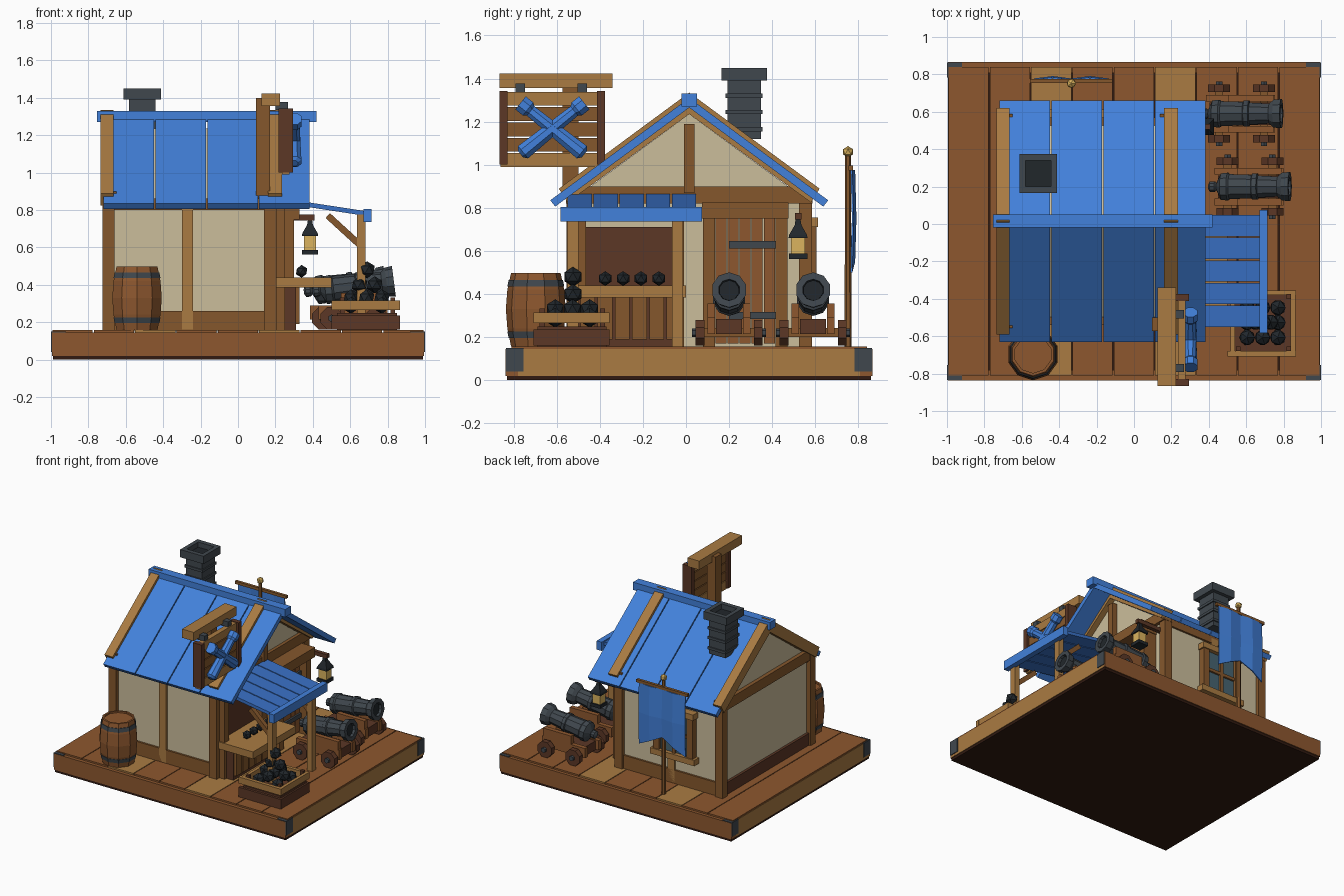
import bpy, bmesh, math
from mathutils import Matrix, Vector

if "Cube" in bpy.data.objects:
    bpy.data.objects.remove(bpy.data.objects["Cube"])

C = 0.015  # y centre of house and deck


def mat(name, r, g, b):
    m = bpy.data.materials.new(name)
    m.diffuse_color = [(v / 255) ** 2.2 for v in (r, g, b)] + [1]
    m.use_nodes = True
    m.node_tree.nodes["Principled BSDF"].inputs["Base Color"].default_value = m.diffuse_color
    return m


LIGHT, MID, WARM = mat("light_wood", 168, 122, 68), mat("mid_wood", 132, 88, 48), mat("warm_wood", 140, 88, 50)
DARK, SOIL = mat("dark_wood", 92, 58, 42), mat("underside", 52, 32, 24)
BLUE, DEEP = mat("blue", 68, 128, 218), mat("deep_blue", 60, 112, 196)
PLASTER, IRON = mat("plaster", 202, 188, 154), mat("iron", 66, 73, 79)
BLACK, BRASS, GLASS = mat("black_iron", 38, 43, 47), mat("brass", 218, 178, 95), mat("glass", 72, 100, 112)


def finish(name, bm, m, M=None):
    bmesh.ops.recalc_face_normals(bm, faces=bm.faces[:])
    me = bpy.data.meshes.new(name)
    bm.to_mesh(me)
    bm.free()
    me.materials.append(m)
    ob = bpy.data.objects.new(name, me)
    bpy.context.collection.objects.link(ob)
    if M:
        ob.matrix_world = M
    return ob


def box(name, x0, x1, y0, y1, z0, z1, m):
    bm = bmesh.new()
    bmesh.ops.create_cube(bm, size=1)
    for v in bm.verts:
        v.co = ((x0 + x1) / 2 + v.co.x * (x1 - x0), (y0 + y1) / 2 + v.co.y * (y1 - y0), (z0 + z1) / 2 + v.co.z * (z1 - z0))
    return finish(name, bm, m)


def prism(name, pts, x0, x1, m):
    """Extrude a (y, z) profile along x."""
    bm = bmesh.new()
    f = bm.faces.new([bm.verts.new((x0, y, z)) for y, z in pts])
    r = bmesh.ops.extrude_face_region(bm, geom=[f])
    bmesh.ops.translate(bm, vec=(x1 - x0, 0, 0), verts=[g for g in r["geom"] if isinstance(g, bmesh.types.BMVert)])
    return finish(name, bm, m)


def beam(name, p, q, w, h, m):
    p, q = Vector(p), Vector(q)
    d = q - p
    x = d.normalized()
    y = Vector((0, 0, 1)).cross(x).normalized()
    R = Matrix((x, y, x.cross(y))).transposed().to_4x4()
    bm = bmesh.new()
    bmesh.ops.create_cube(bm, size=1, matrix=Matrix.Translation((p + q) / 2) @ R @ Matrix.Diagonal((d.length, w, h, 1)))
    return finish(name, bm, m)


def lathe(name, prof, n, m, pos, axis=(0, 0, 1)):
    """Spin an (r, height) profile round an axis."""
    bm = bmesh.new()
    rings = [[bm.verts.new((r * math.cos(a), r * math.sin(a), h)) for a in (math.tau * (i + .5) / n for i in range(n))] for r, h in prof]
    for a, b in zip(rings, rings[1:]):
        for i in range(n):
            bm.faces.new((a[i], a[i - 1], b[i - 1], b[i]))
    bm.faces.new(rings[0])
    bm.faces.new(rings[-1])
    return finish(name, bm, m, Matrix.Translation(pos) @ Vector(axis).to_track_quat('Z', 'Y').to_matrix().to_4x4())


def ball(name, pos, r, m):
    bm = bmesh.new()
    bmesh.ops.create_icosphere(bm, subdivisions=1, radius=r, matrix=Matrix.Translation(pos))
    return finish(name, bm, m)


# Deck: underside, edge beams, planks, corner irons
box("deck_underside", -.99, .99, -.83, .858, 0, .025, SOIL)
for y0, y1 in ((-.837, -.78), (.808, .865)):
    box("deck_beam_long", -.995, .995, y0, y1, .02, .145, WARM)
for s in (-1, 1):
    box("deck_beam_short", *sorted((s * .995, s * .93)), -.83, .858, .02, .145, LIGHT)
    for y0, y1 in ((-.835, -.755), (.783, .863)):
        box("corner_iron", *sorted((s, s * .92)), y0, y1, .04, .15, IRON)
for i in range(9):
    x = -.995 + i * .2211
    box("deck_plank", x + .003, x + .218, -.81, .84, .12, .157, LIGHT if i in (2, 5) else WARM)

# House walls with gables, posts and beams
prism("plaster_walls", [(C - .54, .15), (C + .54, .15), (C + .54, .84), (C, 1.235), (C - .54, .84)], -.69, .19, PLASTER)
for s in (-1, 1):
    ya, yb = sorted((C + s * .51, C + s * .57))
    for x0, x1 in ((-.725, -.66), (.14, .205)):
        box("corner_post", x0, x1, ya, yb, .155, .86, MID)
    ya, yb = sorted((C + s * .5, C + s * .555))
    box("wall_stud", -.3, -.24, ya, yb, .16, .84, LIGHT)
    box("wall_sill", -.67, .15, ya, yb, .155, .26, MID)
    box("wall_plate", -.7, .18, ya, yb, .8, .86, MID)
for x0, x1 in ((-.72, -.65), (.14, .215)):
    box("gable_tie_beam", x0, x1, C - .572, C + .572, .82, .9, MID)
box("back_sill", -.71, -.65, C - .52, C + .52, .155, .25, DARK)
box("king_post", .17, .23, C - .025, C + .025, .87, 1.19, MID)

# Roof panels, bargeboards, ridge
for s in (-1, 1):
    for i in range(4):
        x = -.718 + i * .277
        prism("roof_panel", [(C, 1.31), (C + s * .645, .835), (C + s * .622, .806), (C, 1.265)], x, x + .27, BLUE)
    for x0, x1 in ((-.735, -.665), (.16, .235)):
        prism("bargeboard", [(C, 1.335), (C + s * .605, .889), (C + s * .565, .825), (C, 1.235)], x0, x1, LIGHT)
box("ridge_cap", -.755, .42, C - .035, C + .035, 1.27, 1.33, BLUE)

# Chimney
cx, cy = -.512, .27
box("chimney_shaft", cx - .07, cx + .07, cy - .078, cy + .078, 1.12, 1.4, IRON)
for z in (1.165, 1.245, 1.32):
    box("chimney_band", cx - .078, cx + .078, cy - .086, cy + .086, z - .01, z + .01, IRON)
for s in (-1, 1):
    box("chimney_cap_side", *sorted((cx + s * .1, cx + s * .068)), cy - .105, cy + .105, 1.39, 1.45, IRON)
    box("chimney_cap_end", cx - .07, cx + .07, *sorted((cy + s * .105, cy + s * .07)), 1.39, 1.45, IRON)
box("chimney_flue", cx - .07, cx + .07, cy - .072, cy + .072, 1.39, 1.41, BLACK)

# Door with frame, planks and straps
for y in (.08, .415):
    box("door_jamb", .19, .3, y, y + .055, .155, .76, MID)
box("door_lintel", .19, .33, .075, .475, .75, .825, MID)
for i in range(5):
    box("door_plank", .19, .24, .137 + i * .056, .188 + i * .056, .17, .75, WARM)
for z in (.3, .628):
    box("door_strap", .235, .255, .2, .415, z - .017, z + .017, IRON)

# Serving hatch, counter and shot on display
box("hatch_opening", .18, .197, -.47, -.06, .42, .71, DARK)
for y in (-.52, -.065):
    box("hatch_post", .18, .25, y, y + .055, .155, .82, MID)
box("counter_top", .2, .5, -.53, 0, .385, .44, LIGHT)
box("counter_body", .2, .31, -.5, -.03, .155, .385, DARK)
for i in range(6):
    box("counter_slat", .305, .33, -.49 + i * .08, -.422 + i * .08, .19, .385, MID)
for i in range(4):
    ball("counter_shot", (.34, -.375 + i * .083, .472), .034, BLACK)

# Awning
for i in range(5):
    y = -.55 + i * .121
    beam("awning_slat", (.2, y + .057, .855), (.69, y + .057, .78), .113, .025, DEEP)
box("awning_front_beam", .672, .715, -.582, .075, .737, .805, BLUE)
for y in (-.525, -.04):
    box("awning_post", .637, .682, y - .025, y + .025, .155, .775, LIGHT)
    beam("awning_brace", (.48, y, .77), (.655, y, .61), .035, .035, MID)

# Lantern on an arm
box("lantern_arm", .19, .41, .505, .535, .745, .775, DARK)
box("lantern_glass", .352, .418, .487, .553, .585, .665, BRASS)
lathe("lantern_cap", [(.062, .66), (.058, .675), (.022, .72), (.015, .75)], 4, BLACK, (.385, .52, 0))
box("lantern_base", .342, .428, .477, .563, .562, .587, BLACK)

# Back window
wx = -.31
box("window_glass", wx - .13, wx + .13, .55, .582, .4, .72, GLASS)
for s in (-1, 1):
    box("window_stile", *sorted((wx + s * .17, wx + s * .12)), .55, .605, .39, .735, MID)
for z0, z1, w in ((.36, .405, .19), (.71, .755, .18)):
    box("window_rail", wx - w, wx + w, .55, .613, z0, z1, LIGHT)
box("window_mullion", wx - .013, wx + .013, .55, .598, .4, .72, MID)
box("window_bar", wx - .13, wx + .13, .55, .596, .548, .572, MID)

# Hanging sign with crossed barrels
box("sign_post", .095, .17, -.573, -.5, .86, 1.4, MID)
box("sign_arm", .125, .225, -.865, -.34, 1.355, 1.423, LIGHT)
for y in (-.865, -.412):
    box("sign_stile", .217, .293, y, y + .037, 1.0, 1.342, DARK)
for i in range(5):
    box("sign_plank", .235, .275, -.86, -.38, .99 + i * .071, 1.054 + i * .071, LIGHT if i in (0, 4) else MID)
for y in (-.77, -.482):
    box("sign_hanger", .2, .268, y - .022, y + .022, 1.335, 1.378, IRON)
for s in (-1, 1):
    d = Vector((0, s * .77, .62)).normalized()
    lathe("sign_barrel", [(.02, -.19), (.04, -.175), (.034, 0), (.03, .13), (.042, .145), (.042, .19)], 8, BLUE,
          (.302, -.62, 1.168), d)

# Barrel
bp = (-.54, -.697, 0)
lathe("barrel_staves", [(.115, .157), (.132, .24), (.139, .33), (.132, .42), (.115, .497), (.1, .497), (.1, .485)], 10, WARM, bp)
for z, r in ((.21, .129), (.45, .129)):
    lathe("barrel_hoop", [(r - .003, z - .015), (r + .003, z + .015)] if z < .3 else [(r + .003, z - .015), (r - .003, z + .015)], 10, IRON, bp)

# Open crate of shot
box("crate_floor", .53, .85, -.69, -.37, .155, .25, DARK)
for z0, z1, m in ((.16, .235, DARK), (.265, .315, LIGHT)):
    for y0, y1 in ((-.708, -.68), (-.38, -.355)):
        box("crate_long_side", .5, .865, y0, y1, z0, z1, m)
    for x0, x1 in ((.515, .54), (.838, .863)):
        box("crate_short_side", x0, x1, -.7, -.36, z0, z1, m)
for x in (.545, .815):
    for y in (-.68, -.4):
        box("crate_corner", x, x + .025, y, y + .025, .16, .332, DARK)
for i in range(3):
    for j in range(3):
        ball("crate_shot", (.605 + i * .082, -.607 + j * .08, .29 + .04 * (i == 1 or j == 1)), .046, BLACK)
for x, z in ((.65, .4), (.73, .4), (.69, .48)):
    ball("crate_shot_top", (x, -.525, z), .046, BLACK)

# Banner on a pole
lathe("banner_pole", [(.017, .155), (.013, 1.04)], 6, MID, (-.335, .752, 0))
ball("banner_finial", (-.335, .752, 1.06), .027, BRASS)
beam("banner_crossbar", (-.555, .765, .985), (-.115, .765, .985), .022, .022, MID)
bm = bmesh.new()
cols = [[bm.verts.new((-.335 + dx, y + k, z)) for k, z in ((0, .975), (.006, .75), (0, zb))]
        for dx, y, zb in ((-.2, .772, .5), (-.1, .785, .55), (0, .772, .6), (.1, .785, .55), (.2, .772, .5))]
for a, b in zip(cols, cols[1:]):
    for i in range(2):
        bm.faces.new((a[i], b[i], b[i + 1], a[i + 1]))
finish("banner_cloth", bm, BLUE).modifiers.new("thickness", 'SOLIDIFY').thickness = .008

# Two cannons on wheeled carriages
for x, y in ((.575, .59), (.62, .2)):
    lathe("cannon_barrel", [(.012, -.235), (.03, -.225), (.03, -.2), (.02, -.19), (.074, -.165), (.078, -.13), (.07, -.12), (.066, 0),
                            (.073, .005), (.073, .03), (.062, .035), (.056, .14), (.078, .165), (.082, .205), (.05, .205), (.045, .12)],
          10, IRON, (x + .01, y, .393), (1, 0, .13))
    lathe("cannon_bore", [(.047, .15), (.047, .185)], 10, BLACK, (x + .01, y, .393), (1, 0, .13))
    box("carriage_bed", x - .17, x + .17, y - .06, y + .06, .215, .285, DARK)
    for s in (-1, 1):
        ya, yb = sorted((y + s * .065, y + s * .1))
        box("carriage_cheek_low", x - .19, x + .18, ya, yb, .215, .29, WARM)
        box("carriage_cheek_high", x - .07, x + .17, ya, yb, .285, .355, WARM)
        for dx in (-.12, .12):
            lathe("carriage_wheel", [(.064, -.02), (.064, .02)], 8, DARK, (x + dx, y + s * .135, .221), (0, 1, 0))
            lathe("wheel_hub", [(.02, -.012), (.02, .012)], 6, IRON, (x + dx, y + s * .16, .221), (0, 1, 0))
    for dx in (-.12, .12):
        box("carriage_axle", x + dx - .022, x + dx + .022, y - .13, y + .13, .2, .243, MID)
